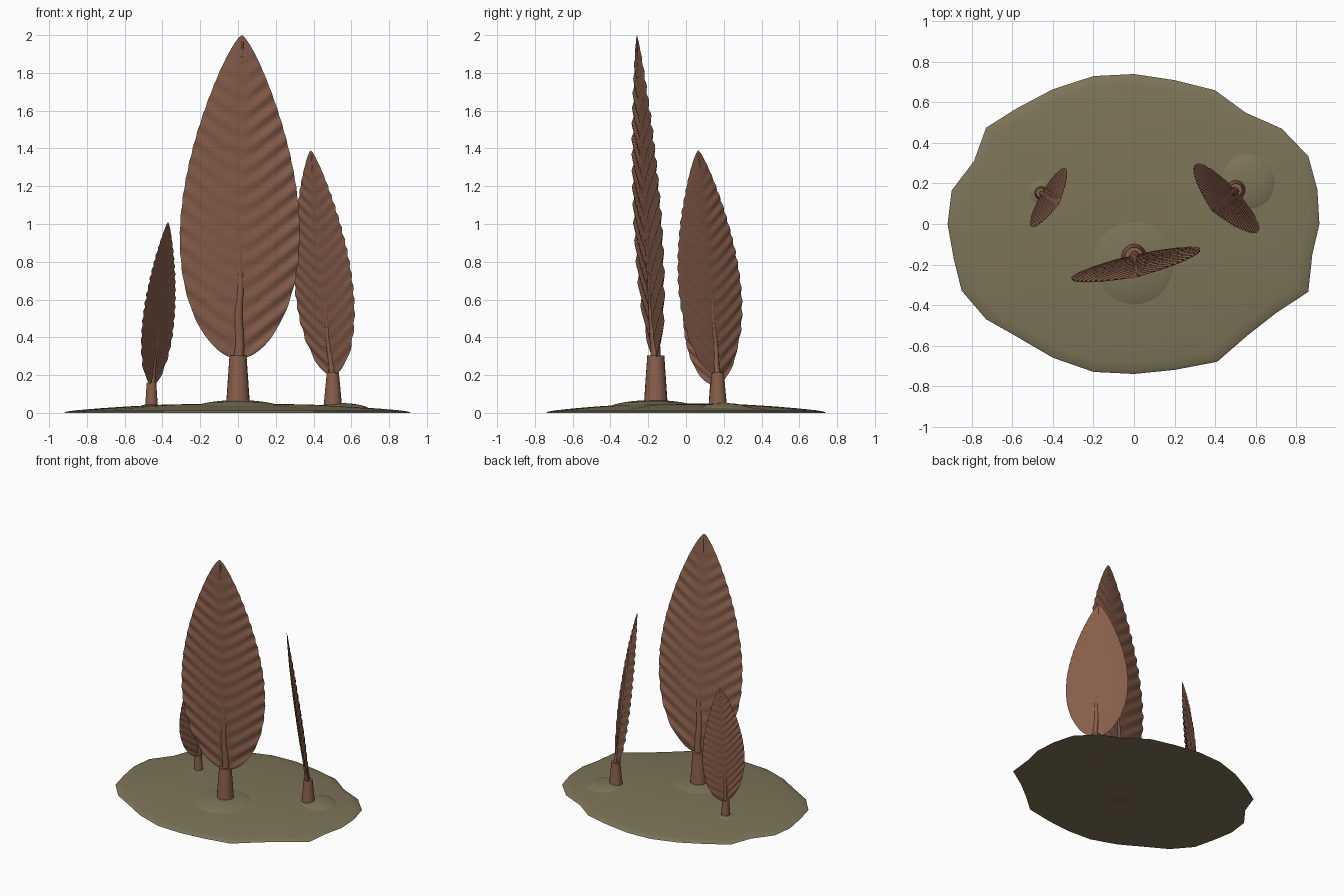
import bpy, bmesh
from math import sin, cos, pi, radians
from mathutils import Vector, Matrix

cube = bpy.data.objects.get("Cube")
if cube:
    bpy.data.objects.remove(cube)


def material(name, rgb):
    m = bpy.data.materials.new(name)
    m.use_nodes = True
    m.diffuse_color = (*rgb, 1)
    m.node_tree.nodes["Principled BSDF"].inputs["Base Color"].default_value = (*rgb, 1)
    return m


LEAF = material("leaf_brown", (0.25, 0.115, 0.072))
SOIL = material("olive_soil", (0.205, 0.175, 0.098))


def finish(bm, name, mat, angle=40):
    bmesh.ops.recalc_face_normals(bm, faces=bm.faces)
    mesh = bpy.data.meshes.new(name)
    bm.to_mesh(mesh)
    bm.free()
    mesh.materials.append(mat)
    ob = bpy.data.objects.new(name, mesh)
    bpy.context.collection.objects.link(ob)
    bpy.ops.object.select_all(action="DESELECT")
    ob.select_set(True)
    bpy.context.view_layer.objects.active = ob
    bpy.ops.object.shade_smooth_by_angle(angle=radians(angle))
    return ob


def bridge(bm, a, b, closed=True):
    n = len(a)
    for i in range(n if closed else n - 1):
        j = (i + 1) % n
        bm.faces.new((a[i], a[j], b[j], b[i]))


# Ground: irregular low dome lofted inward from its outline
OUTLINE = [(0, .74), (.2, .71), (.4, .66), (.55, .55), (.73, .47), (.86, .335), (.905, .17),
           (.915, 0), (.88, -.15), (.86, -.335), (.7, -.44), (.56, -.55), (.41, -.68), (.2, -.72),
           (0, -.74), (-.2, -.73), (-.4, -.66), (-.58, -.555), (-.73, -.47), (-.85, -.33),
           (-.89, -.17), (-.92, 0), (-.9, .165), (-.79, .31), (-.73, .475), (-.58, .57),
           (-.4, .665), (-.2, .73)]
bm = bmesh.new()
rings = []
for s, z in ((1, 0), (.985, .007), (.93, .014), (.8, .024), (.62, .035), (.42, .044), (.2, .048)):
    rings.append([bm.verts.new((x * s, y * s, z)) for x, y in OUTLINE])
for a, b in zip(rings, rings[1:]):
    bridge(bm, a, b)
bm.faces.new(rings[0])
top = bm.verts.new((0, 0, .05))
for a, b in zip(rings[-1], rings[-1][1:] + rings[-1][:1]):
    bm.faces.new((a, b, top))
finish(bm, "ground", SOIL, 50)


# Soil mounds: flattened half spheres
def mound(name, x, y, r, h):
    bm = bmesh.new()
    bmesh.ops.create_uvsphere(bm, u_segments=32, v_segments=16, radius=1)
    geom = bm.verts[:] + bm.edges[:] + bm.faces[:]
    bmesh.ops.bisect_plane(bm, geom=geom, plane_co=(0, 0, 0), plane_no=(0, 0, -1), clear_outer=True)
    bmesh.ops.transform(bm, verts=bm.verts, matrix=Matrix.Translation((x, y, 0)) @ Matrix.Diagonal((r, r, h, 1)))
    finish(bm, name, SOIL)


# Stem: tapered round post
def stem(name, x, y, r1, r2, h):
    bm = bmesh.new()
    bmesh.ops.create_cone(bm, cap_ends=True, segments=20, radius1=r1, radius2=r2, depth=h,
                          matrix=Matrix.Translation((x, y, h / 2)))
    finish(bm, name, LEAF)


def frame(base, tip, turn):
    up = (tip - base).normalized()
    side = Vector((cos(turn), sin(turn), 0))
    side = (side - up * side.dot(up)).normalized()
    m = Matrix((side, up.cross(side), up)).transposed().to_4x4()
    m.translation = base
    return m


# Leaf blade: thin lens section with slanted veins pressed into it
def blade(name, m, height, half, ribs=17, rows=120, cols=24):
    bm = bmesh.new()
    loops = []
    for i in range(rows + 1):
        t = .002 + .997 * i / rows
        w = half * sin(pi * t ** .716) ** .74
        section = []
        for k in range(2 * cols):
            a = 2 * pi * k / (2 * cols)
            u = cos(a)
            x = u * w
            lens = .055 * w * (1 - u * u) * (1 if sin(a) > 0 else -1)
            phase = 2 * pi * ribs * (t - .75 * abs(x) / height)
            vein = .02 * half * sin(phase) * min(1, abs(x) / (.25 * half)) * min(1, 4 * (1 - t))
            section.append(bm.verts.new(m @ Vector((x, lens + vein, t * height))))
        loops.append(section)
    for a, b in zip(loops, loops[1:]):
        bridge(bm, a, b)
    bm.faces.new(loops[0])
    bm.faces.new(loops[-1])
    finish(bm, name, LEAF, 60)


# Midrib: slightly wavy tapering tube along the blade
def midrib(name, m, height, half, rows=24, sides=10):
    bm = bmesh.new()
    loops = []
    for i in range(rows + 1):
        t = .98 * i / rows
        r = half * (.085 - .07 * t)
        sway = .014 * half * sin(t * 34)
        loops.append([bm.verts.new(m @ Vector((sway + r * cos(2 * pi * k / sides),
                                               r * sin(2 * pi * k / sides), t * height)))
                      for k in range(sides)])
    for a, b in zip(loops, loops[1:]):
        bridge(bm, a, b)
    bm.faces.new(loops[0])
    bm.faces.new(loops[-1])
    finish(bm, name, LEAF, 60)


# Each plant: stem foot, stem radii and height, leaf base, tip, half width, turn, mound
PLANTS = {
    "tall": ((0, -.16), (.066, .045, .305), (.003, -.16, .285), (.02, -.26, 2), .325, 12.8, (0, -.175, .27, .068)),
    "middle": ((.502, .168), (.052, .032, .215), (.5, .165, .2), (.385, .065, 1.39), .226, -47, (.545, .2, .17, .052)),
    "small": ((-.458, .153), (.036, .025, .16), (-.455, .15, .148), (-.37, .1, 1.01), .167, 60, (-.46, .155, .09, .048)),
}
for label, (foot, post, base, tip, half, turn, heap) in PLANTS.items():
    base, tip = Vector(base), Vector(tip)
    height = (tip - base).length
    m = frame(base, tip, radians(turn))
    mound(label + "_mound", *heap)
    stem(label + "_stem", *foot, *post)
    blade(label + "_leaf", m, height, half)
    midrib(label + "_midrib", m, height, half)
